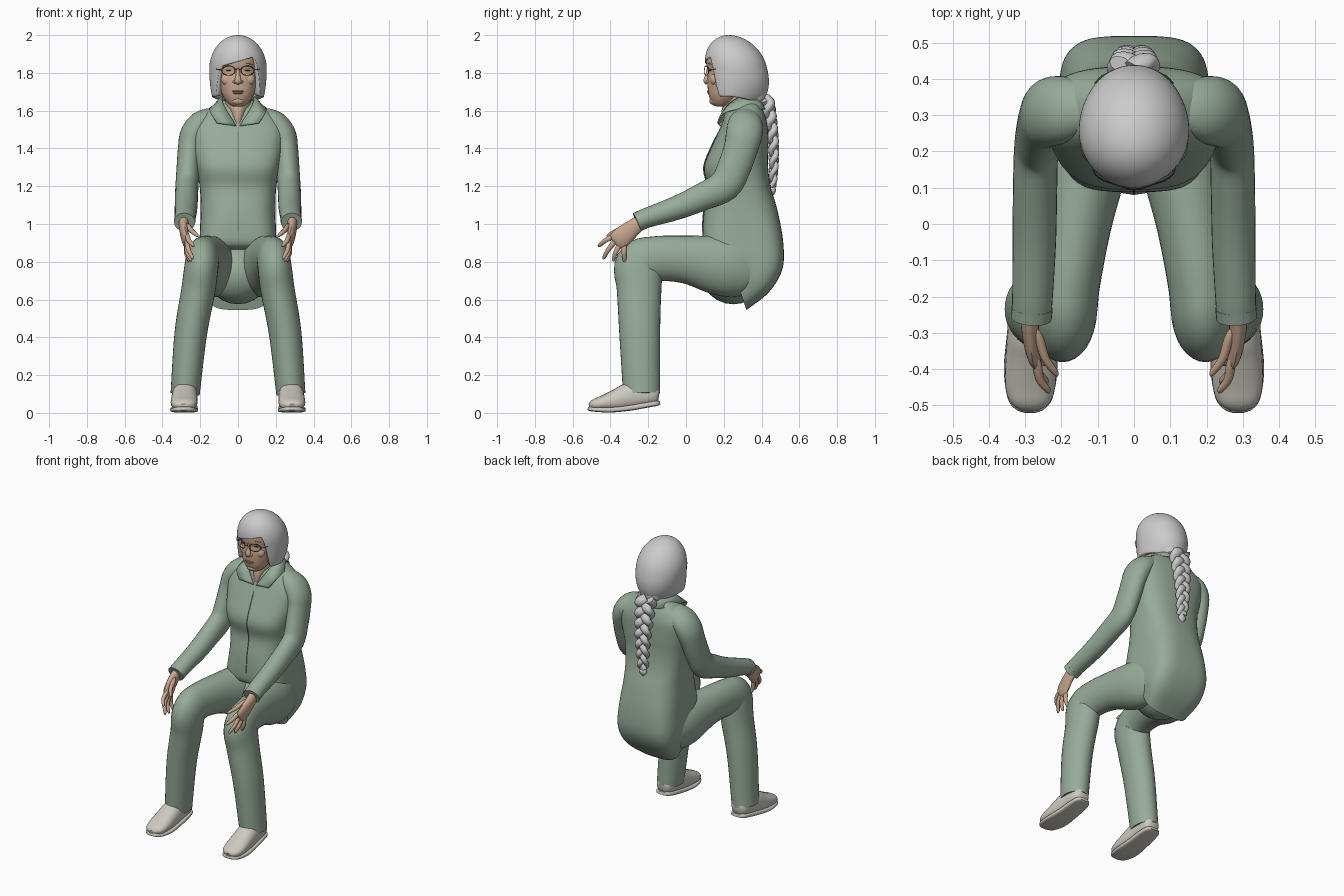
import bpy, bmesh, math
from mathutils import Vector as V


def material(name, rgb):
    m = bpy.data.materials.new(name)
    m.diffuse_color = (*rgb, 1)
    return m


GREEN = material("sage_cloth", (.31, .41, .32))
SEAM = material("seam", (.16, .22, .17))
SKIN = material("skin", (.6, .4, .28))
LIP = material("lips", (.45, .26, .19))
HAIR = material("grey_hair", (.53, .53, .54))
SHOE = material("shoe", (.62, .59, .53))
DARK = material("dark", (.05, .04, .04))


def finish(name, bm, mat, mirror=False, thick=0):
    bmesh.ops.remove_doubles(bm, verts=bm.verts, dist=1e-5)
    bmesh.ops.recalc_face_normals(bm, faces=bm.faces)
    me = bpy.data.meshes.new(name)
    bm.to_mesh(me)
    bm.free()
    me.materials.append(mat)
    ob = bpy.data.objects.new(name, me)
    bpy.context.collection.objects.link(ob)
    if mirror:
        ob.modifiers.new("mirror", 'MIRROR')
    if thick:
        s = ob.modifiers.new("thickness", 'SOLIDIFY')
        s.thickness, s.offset = thick, -1
    bpy.ops.object.select_all(action='DESELECT')
    ob.select_set(True)
    bpy.context.view_layer.objects.active = ob
    bpy.ops.object.shade_smooth_by_angle(angle=math.radians(45))
    return ob


def spline(pts, steps):
    """Catmull-Rom through rows of numbers of any length."""
    out = []
    for i in range(len(pts) - 1):
        p0, p1, p2, p3 = (pts[min(max(i + k, 0), len(pts) - 1)] for k in (-1, 0, 1, 2))
        for s in range(steps):
            t = s / steps
            out.append([.5 * (2 * b + (c - a) * t + (2 * a - 5 * b + 4 * c - d) * t * t
                              + (3 * b - a - 3 * c + d) * t ** 3)
                        for a, b, c, d in zip(p0, p1, p2, p3)])
    return out + [list(pts[-1])]


def skin_rings(bm, rings, segs):
    """Rings are (centre, half axis, half axis, squareness); joined into a capped tube."""
    loops = []
    for c, u, v, power in rings:
        loop = []
        for k in range(segs):
            a = 2 * math.pi * k / segs
            ca, sa = math.cos(a), math.sin(a)
            x = math.copysign(abs(ca) ** (2 / power), ca)
            y = math.copysign(abs(sa) ** (2 / power), sa)
            loop.append(bm.verts.new(c + u * x + v * y))
        loops.append(loop)
    for a, b in zip(loops, loops[1:]):
        for k in range(segs):
            j = (k + 1) % segs
            bm.faces.new((a[k], a[j], b[j], b[k]))
    bm.faces.new(loops[0])
    bm.faces.new(loops[-1])


def add_tube(bm, path, segs=24, steps=4, power=2):
    """Path rows: x, y, z, sideways radius, other radius."""
    rows = spline(path, steps)
    pos = [V(r[:3]) for r in rows]
    rings = []
    for i, r in enumerate(rows):
        t = (pos[min(i + 1, len(pos) - 1)] - pos[max(i - 1, 0)]).normalized()
        u = (V((1, 0, 0)) - t * t.x).normalized()
        rings.append((pos[i], u * max(r[3], .001), t.cross(u) * max(r[4], .001), power))
    skin_rings(bm, rings, segs)


def tube(name, path, mat, mirror=False, **kw):
    bm = bmesh.new()
    add_tube(bm, path, **kw)
    return finish(name, bm, mat, mirror)


def ball(name, loc, size, mat, mirror=False):
    bm = bmesh.new()
    bmesh.ops.create_uvsphere(bm, u_segments=20, v_segments=12, radius=1)
    for v in bm.verts:
        v.co = V([c * s + p for c, s, p in zip(v.co, size, loc)])
    return finish(name, bm, mat, mirror)


# Jacket body: each row is front y, front z, back y, back z, half width, squareness
jacket = [(.255, 1.65, .37, 1.66, .075, 2), (.215, 1.605, .4, 1.625, .15, 2.4), (.185, 1.52, .43, 1.53, .24, 2.8),
          (.14, 1.42, .435, 1.42, .24, 2.8), (.095, 1.30, .435, 1.30, .22, 2.8), (.115, 1.19, .45, 1.19, .202, 2.8),
          (.095, 1.07, .485, 1.07, .198, 2.8), (.088, .96, .515, .9, .203, 3.5), (.1, .89, .51, .76, .208, 4),
          (.16, .86, .44, .64, .2, 4), (.22, .84, .32, .545, .17, 3.5)]
bm = bmesh.new()
skin_rings(bm, [(V((0, (a + c) / 2, (b + d) / 2)), V((w, 0, 0)), V((0, (c - a) / 2, (d - b) / 2)), p)
                for a, b, c, d, w, p in spline(jacket, 5)], 56)
finish("jacket_body", bm, GREEN)
tube("jacket_front_seam", [(0, .186, 1.51, .003, .003), (0, .138, 1.42, .003, .003), (0, .093, 1.3, .003, .003),
                           (0, .113, 1.19, .003, .003), (0, .093, 1.07, .003, .003), (0, .086, .96, .003, .003)],
     SEAM, segs=6)

# Sleeves with a cuff edge
tube("sleeve", [(.1, .325, 1.57, .04, .06), (.15, .322, 1.557, .056, .078), (.2, .315, 1.525, .069, .094),
                (.237, .307, 1.47, .071, .096),
                (.253, .29, 1.4, .065, .09), (.263, .255, 1.3, .062, .088), (.27, .205, 1.205, .061, .085),
                (.273, .09, 1.145, .061, .073), (.275, -.05, 1.085, .06, .063), (.28, -.2, 1.035, .056, .053),
                (.283, -.25, 1.015, .055, .05)], GREEN, True, segs=28)
tube("cuff", [(.281, -.23, 1.023, .057, .052), (.283, -.26, 1.01, .056, .052)], GREEN, True, steps=1)

# Collar flap, top edge and fall edge from the nape to the front point
top = [(0, .385, 1.675), (.06, .365, 1.68), (.088, .29, 1.675), (.07, .21, 1.62), (.008, .178, 1.52)]
fall = [(0, .425, 1.61), (.09, .41, 1.61), (.145, .31, 1.615), (.145, .195, 1.59), (.11, .165, 1.535)]
bm = bmesh.new()
rows = [[bm.verts.new(p) for p in spline(e, 4)] for e in (top, fall)]
for i in range(len(rows[0]) - 1):
    bm.faces.new((rows[0][i], rows[0][i + 1], rows[1][i + 1], rows[1][i]))
finish("collar", bm, GREEN, True, .008)

# Trousers
ball("trouser_seat", (0, .25, .74), (.17, .17, .165), GREEN)
tube("trouser_leg", [(.11, .36, .76, .085, .11), (.115, .29, .765, .105, .15), (.13, .18, .78, .115, .158),
                     (.16, 0, .812, .098, .127), (.183, -.16, .815, .09, .12), (.193, -.245, .778, .09, .132),
                     (.21, -.248, .65, .09, .118), (.25, -.245, .42, .086, .108), (.28, -.235, .1, .077, .098)],
     GREEN, True, segs=32, steps=6)

# Shoes
tube("shoe_upper", [(.28, -.143, .09, .03, .03), (.28, -.16, .092, .05, .05), (.28, -.2, .095, .062, .06),
                    (.282, -.29, .09, .067, .072), (.284, -.36, .07, .07, .06), (.286, -.44, .052, .07, .04),
                    (.287, -.49, .042, .056, .028), (.287, -.512, .036, .025, .012)], SHOE, True, power=2.3)
tube("shoe_sole", [(.28, -.137, .054, .03, .01), (.28, -.16, .05, .053, .014), (.28, -.22, .04, .063, .015),
                   (.282, -.3, .026, .068, .015), (.285, -.4, .016, .074, .014), (.287, -.48, .018, .062, .012),
                   (.287, -.51, .022, .04, .011), (.287, -.52, .024, .015, .008)], SHOE, True, power=4)

# Hands: palm, four spread fingers and a thumb
bm = bmesh.new()
add_tube(bm, [(.285, -.22, 1.025, .03, .035), (.287, -.28, .98, .025, .045), (.28, -.34, .93, .021, .054),
              (.272, -.37, .905, .015, .046), (.27, -.378, .898, .004, .02)], segs=16)
for base, tip in [((.268, -.385, .935), (.235, -.466, .882)), ((.27, -.375, .91), (.24, -.44, .815)),
                  ((.272, -.352, .89), (.248, -.387, .802)), ((.274, -.325, .885), (.255, -.325, .795)),
                  ((.262, -.315, .985), (.212, -.42, .935))]:
    b, t = V(base), V(tip)
    k = (b * 1.25 - t * .25)
    mid = (b + t) / 2 + V((.008, -.003, .003))
    add_tube(bm, [(*k, .008, .01), (*b, .013, .015), (*mid, .012, .013), (*(b * .12 + t * .88), .009, .01),
                  (*t, .003, .003)], segs=10)
finish("hand", bm, SKIN, True)

# Neck and head
tube("neck", [(0, .255, 1.49, .02, .06), (0, .258, 1.57, .04, .073), (0, .27, 1.63, .066, .072),
              (0, .28, 1.74, .066, .075)], SKIN)
head = [(1.622, .185, .02, .02), (1.63, .188, .042, .045), (1.66, .2, .07, .073), (1.7, .213, .09, .096),
        (1.76, .233, .107, .12), (1.805, .241, .11, .124), (1.84, .245, .112, .137), (1.89, .24, .107, .13),
        (1.93, .235, .08, .09), (1.95, .23, .04, .05)]
bm = bmesh.new()
skin_rings(bm, [(V((0, y, z)), V((rx, 0, 0)), V((0, ry, 0)), 2.15) for z, y, rx, ry in spline(head, 4)], 36)
finish("head", bm, SKIN)
tube("nose", [(0, .122, 1.825, .008, .01), (0, .114, 1.785, .012, .013), (0, .106, 1.757, .018, .014),
              (0, .114, 1.744, .012, .009)], SKIN, segs=14)
ball("nostril_wing", (.017, .117, 1.753), (.011, .012, .009), SKIN, True)
ball("upper_lip", (0, .121, 1.703), (.032, .01, .005), LIP)
ball("lower_lip", (0, .122, 1.694), (.028, .01, .006), LIP)
ball("chin", (0, .15, 1.652), (.036, .026, .023), SKIN)
ball("cheek", (.054, .153, 1.765), (.036, .026, .034), SKIN, True)
ball("eye", (.046, .13, 1.813), (.016, .01, .004), DARK, True)
tube("eyebrow", [(.018, .112, 1.843, .002, .002), (.05, .12, 1.85, .003, .003), (.078, .137, 1.843, .002, .002)],
     LIP, True, segs=8)

# Glasses: round rims, temple arms and a bridge
bm = bmesh.new()
ring = [V((.05 + .035 * math.cos(a), .108 + .012 * math.cos(a), 1.812 + .025 * math.sin(a)))
        for a in [2 * math.pi * k / 28 for k in range(28)]]
for a, b in zip(ring, ring[1:] + ring[:1]):
    add_tube(bm, [(*a, .002, .002), (*b, .002, .002)], segs=6, steps=1)
add_tube(bm, [(.084, .12, 1.815, .002, .002), (.113, .15, 1.82, .002, .002), (.118, .25, 1.825, .002, .002)], segs=6)
add_tube(bm, [(0, .096, 1.822, .002, .002), (.016, .098, 1.815, .002, .002)], segs=6)
finish("glasses", bm, DARK, True)


# Bobbed hair cap with a swept fringe: hairline height varies round the head
def step(a, b, x):
    t = min(max((x - a) / (b - a), 0), 1)
    return t * t * (3 - 2 * t)


N, M = 120, 28
bm = bmesh.new()
grid = []
for i in range(N):
    deg = 360 * i / N - 180
    s = step(34, 58, abs(deg))
    back = step(75, 140, abs(deg))
    front = 1.86 + .03 * max(-1.2, min(1.2, deg / 42))
    low = 1.675 - .03 * back
    end = math.acos((front * (1 - s) + low * s - 1.82) / .18)
    az, col = math.radians(deg), []
    for j in range(M + 1):
        p = end * j / M
        c, f = math.cos(p), math.sin(p)
        if c < 0:
            f = .8 + .2 * f - .3 * back * c * c      # gathers toward the nape
        depth = .155 if abs(deg) < 90 else .172
        col.append(bm.verts.new((.152 * f * math.sin(az), .258 - .032 * max(c, 0) - .05 * min(c, 0) * back
                                 - depth * f * math.cos(az), 1.82 + .18 * c)))
    grid.append(col)
for i in range(N):
    a, b = grid[i], grid[(i + 1) % N]
    for j in range(M):
        bm.faces.new((a[j], b[j], b[j + 1], a[j + 1]))
finish("hair_cap", bm, HAIR, thick=.035)
ball("hair_nape", (0, .37, 1.68), (.08, .055, .065), HAIR)

# Three-strand braid down the back, with a tie and a tuft
bm = bmesh.new()
for k in range(3):
    path = []
    for i in range(61):
        t = i / 60
        a = t * 4.6 * math.pi + k * 2 * math.pi / 3
        w = 1 - .5 * t
        path.append((.043 * w * math.sin(a), .425 + .04 * math.sin(t * 2.2) + .018 * w * math.sin(2 * a),
                     1.665 - .465 * t, .033 * w, .025 * w))
    add_tube(bm, path, segs=12, steps=2)
finish("braid", bm, HAIR)
tube("braid_tie", [(0, .456, 1.215, .022, .02), (0, .456, 1.195, .022, .02)], HAIR, steps=1)
tube("braid_tuft", [(0, .456, 1.2, .016, .014), (0, .458, 1.175, .025, .018), (0, .458, 1.15, .005, .005)], HAIR)
